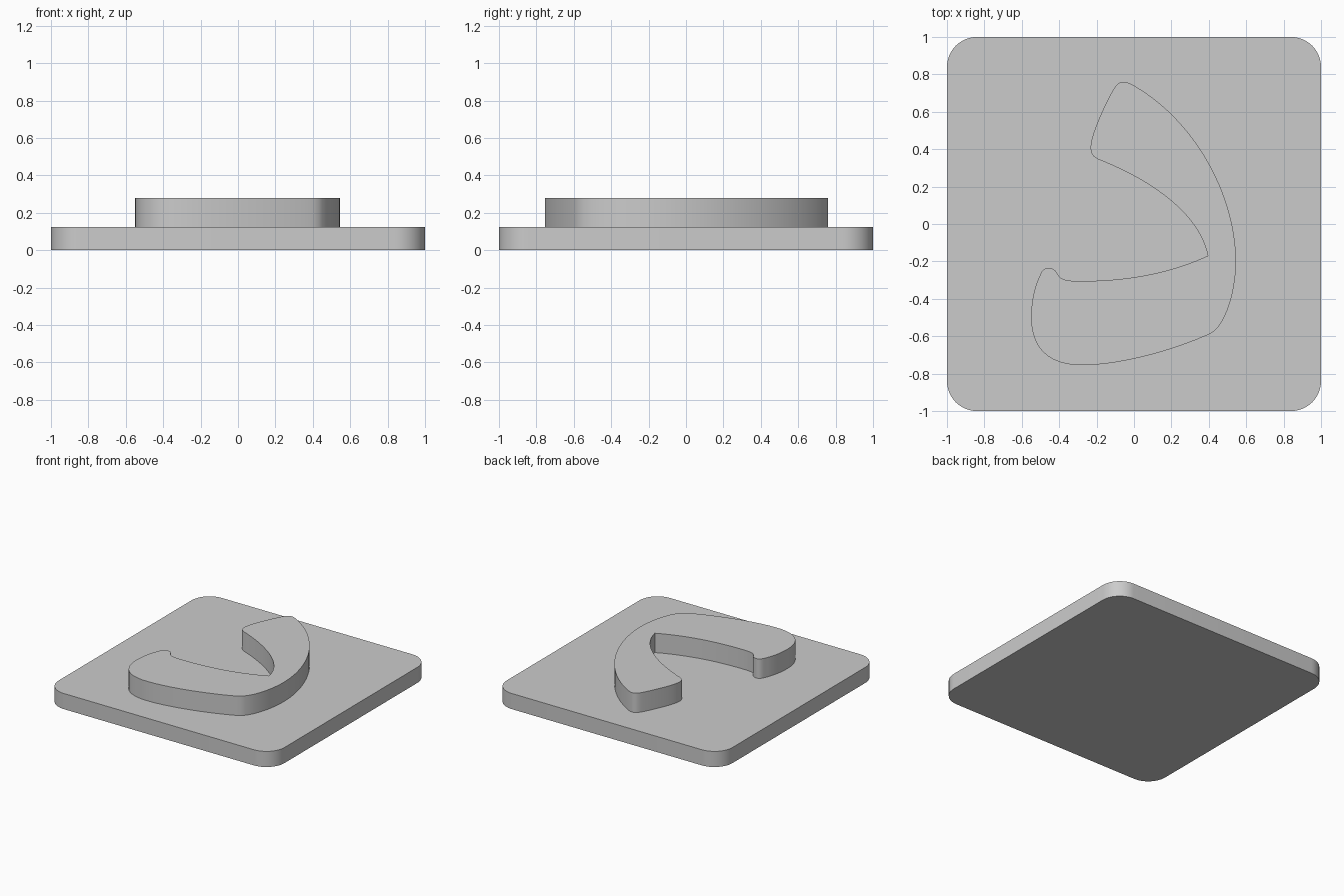
import bpy
import bmesh
import math
from mathutils import Vector
from mathutils.geometry import interpolate_bezier

cube = bpy.data.objects.get("Cube")
if cube:
    bpy.data.objects.remove(cube, do_unlink=True)

grey = bpy.data.materials.new("plain grey")
grey.use_nodes = True
colour = (0.6, 0.6, 0.6, 1)
grey.diffuse_color = colour
grey.node_tree.nodes["Principled BSDF"].inputs["Base Color"].default_value = colour


def extrude_outline(name, points, bottom, top):
    """Turn a closed outline into a solid slab."""
    bm = bmesh.new()
    face = bm.faces.new([bm.verts.new((x, y, bottom)) for x, y in points])
    result = bmesh.ops.extrude_face_region(bm, geom=[face], use_keep_orig=True)
    raised = [g for g in result["geom"] if isinstance(g, bmesh.types.BMVert)]
    bmesh.ops.translate(bm, verts=raised, vec=(0, 0, top - bottom))
    bmesh.ops.recalc_face_normals(bm, faces=bm.faces)
    mesh = bpy.data.meshes.new(name)
    bm.to_mesh(mesh)
    bm.free()
    mesh.materials.append(grey)
    obj = bpy.data.objects.new(name, mesh)
    bpy.context.collection.objects.link(obj)
    bpy.ops.object.select_all(action="DESELECT")
    obj.select_set(True)
    bpy.context.view_layer.objects.active = obj
    bpy.ops.object.shade_smooth_by_angle(angle=math.radians(30))
    return obj


# Square base plate with rounded corners
radius, steps = 0.16, 12
plate = []
for corner in range(4):
    middle = math.radians(45 + 90 * corner)
    cx = math.copysign(1 - radius, math.cos(middle))
    cy = math.copysign(1 - radius, math.sin(middle))
    for i in range(steps + 1):
        a = math.radians(90 * (corner + i / steps))
        plate.append((cx + radius * math.cos(a), cy + radius * math.sin(a)))
extrude_outline("base_plate", plate, 0, 0.125)

# Raised curved shape: each row is two handles and the end of a curve
start = (0, 0.74)
curves = [
    ((0.33, 0.55), (0.545, 0.15), (0.545, -0.2)),       # outer back
    ((0.545, -0.35), (0.5, -0.49), (0.45, -0.55)),
    ((0.44, -0.565), (0.42, -0.58), (0.4, -0.59)),      # lower heel
    ((0.2, -0.68), (-0.08, -0.755), (-0.28, -0.755)),   # lower edge
    ((-0.46, -0.755), (-0.55, -0.66), (-0.55, -0.5)),
    ((-0.55, -0.41), (-0.53, -0.33), (-0.505, -0.28)),
    ((-0.495, -0.25), (-0.48, -0.235), (-0.46, -0.235)),  # small tip
    ((-0.435, -0.235), (-0.42, -0.245), (-0.41, -0.265)),
    ((-0.39, -0.3), (-0.37, -0.305), (-0.28, -0.305)),
    ((0, -0.305), (0.22, -0.25), (0.395, -0.17)),       # inner point
    ((0.35, 0.06), (0.08, 0.24), (-0.19, 0.345)),
    ((-0.22, 0.36), (-0.232, 0.375), (-0.232, 0.41)),
    ((-0.232, 0.48), (-0.15, 0.65), (-0.11, 0.72)),     # upper end
    ((-0.095, 0.745), (-0.08, 0.76), (-0.055, 0.76)),
    ((-0.035, 0.76), (-0.02, 0.75), start),
]
outline = []
for handle_a, handle_b, end in curves:
    knots = [Vector(p) for p in (start, handle_a, handle_b, end)]
    length = (knots[3] - knots[0]).length
    count = 6 + int(length * 20)
    outline += [(p[0], p[1]) for p in interpolate_bezier(*knots, count)[:-1]]
    start = end
extrude_outline("raised_curve", outline, 0.115, 0.28)
